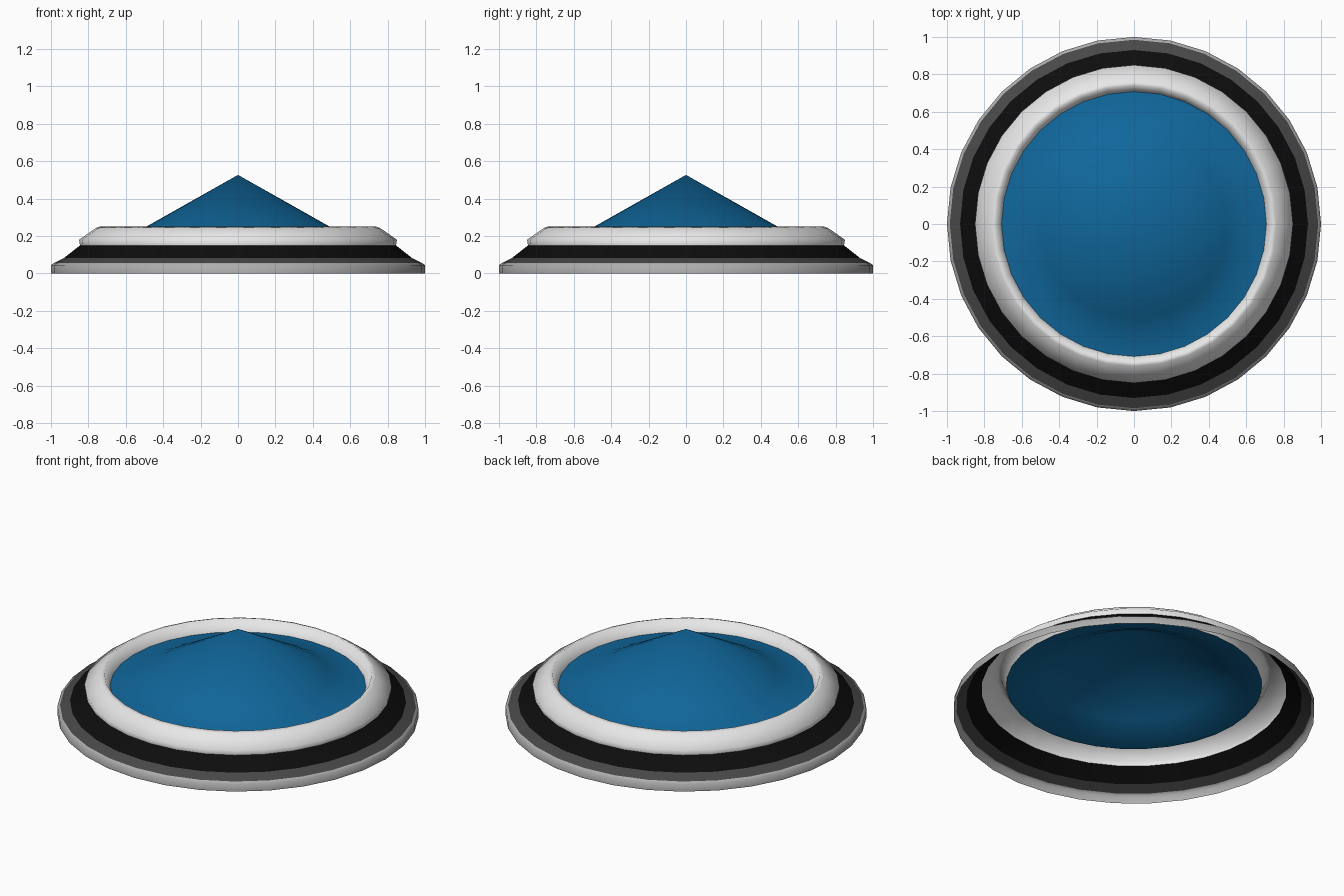
import bpy
import bmesh
from math import cos, sin, tau

cube = bpy.data.objects.get("Cube")
if cube:
    bpy.data.objects.remove(cube, do_unlink=True)

SIDES = 32


def material(name, colour):
    mat = bpy.data.materials.new(name)
    mat.use_nodes = True
    mat.diffuse_color = (*colour, 1)
    bsdf = mat.node_tree.nodes["Principled BSDF"]
    bsdf.inputs["Base Color"].default_value = (*colour, 1)
    bsdf.inputs["Roughness"].default_value = 0.7
    return mat


def lathe(name, profile, mat):
    """Spin a (radius, height) profile, listed from outside inwards, into an open shell."""
    bm = bmesh.new()
    rings = []
    for r, z in profile:
        if r == 0:
            rings.append([bm.verts.new((0, 0, z))] * SIDES)
        else:
            rings.append([bm.verts.new((r * cos(tau * i / SIDES), r * sin(tau * i / SIDES), z))
                          for i in range(SIDES)])
    for low, high in zip(rings, rings[1:]):
        for i in range(SIDES):
            j = (i + 1) % SIDES
            corners = [low[i], low[j], high[j], high[i]]
            face = bm.faces.new(list(dict.fromkeys(corners)))
            face.smooth = True
    mesh = bpy.data.meshes.new(name)
    bm.to_mesh(mesh)
    bm.free()
    mesh.materials.append(mat)
    obj = bpy.data.objects.new(name, mesh)
    bpy.context.collection.objects.link(obj)
    return obj


grey = material("light grey", (0.42, 0.42, 0.42))
charcoal = material("dark grey", (0.065, 0.065, 0.065))
black = material("black", (0.004, 0.004, 0.004))
white = material("white", (0.8, 0.8, 0.8))
blue = material("blue", (0.005, 0.135, 0.33))

# Stepped base, open underneath
lathe("base_wall", [(1, 0), (1, 0.045), (0.985, 0.055)], grey)
lathe("base_shoulder", [(0.985, 0.055), (0.93, 0.083)], charcoal)
lathe("sloped_band", [(0.93, 0.083), (0.845, 0.15)], black)

# Raised rim, turning down inside to the centre
lathe("raised_rim", [(0.845, 0.15), (0.85, 0.18), (0.76, 0.243), (0.74, 0.25), (0.708, 0.18)], white)

# Recessed centre with a flared cone
lathe("centre_cone", [(0.708, 0.18), (0.6, 0.195), (0.5, 0.245), (0, 0.527)], blue)
